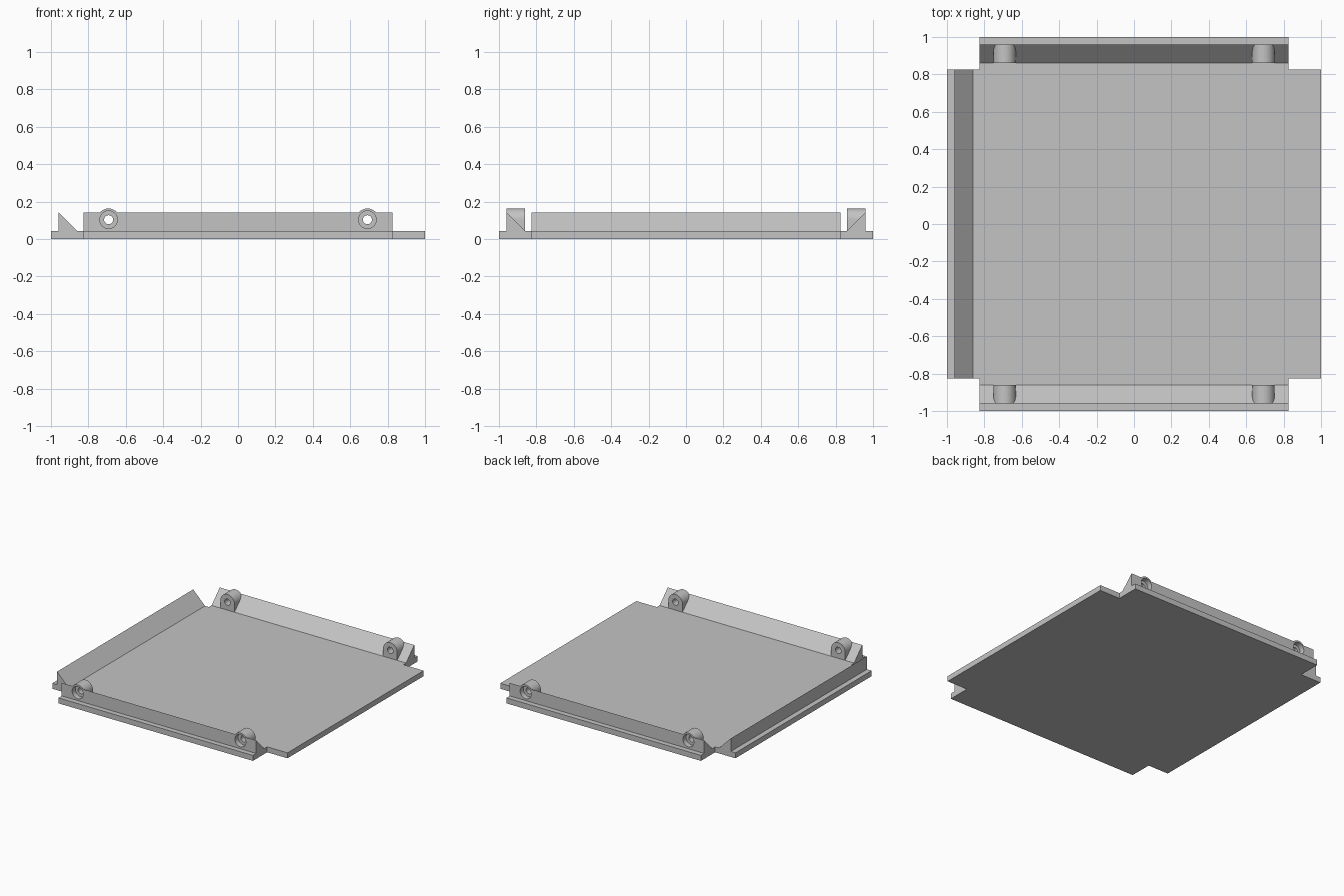
import bpy, math
from mathutils import Matrix

cube = bpy.data.objects.get("Cube")
if cube:
    bpy.data.objects.remove(cube, do_unlink=True)

grey = bpy.data.materials.new("light_grey")
grey.use_nodes = True
colour = (0.55, 0.55, 0.55, 1)
grey.diffuse_color = colour
grey.node_tree.nodes["Principled BSDF"].inputs["Base Color"].default_value = colour

FULL, ARM, BASE = 1.0, 0.827, 0.042     # outer reach, arm half width, plate thickness
OUTER, INNER, TOP = 0.96, 0.86, 0.142   # rail back, rail toe, rail top
BOSS_X, BOSS_Z, BOSS_R = 0.692, 0.103, 0.06


def prism(name, profile, start, end, place):
    """Extrude a 2D profile; place(u, v, w) maps it into space."""
    n = len(profile)
    verts = [place(u, v, w) for w in (start, end) for u, v in profile]
    faces = [tuple(range(n)), tuple(range(2 * n - 1, n - 1, -1))]
    faces += [(i, i + n, (i + 1) % n + n, (i + 1) % n) for i in range(n)]
    mesh = bpy.data.meshes.new(name)
    mesh.from_pydata(verts, [], faces)
    mesh.materials.append(grey)
    obj = bpy.data.objects.new(name, mesh)
    bpy.context.collection.objects.link(obj)
    bpy.context.view_layer.objects.active = obj
    bpy.ops.object.mode_set(mode='EDIT')
    bpy.ops.mesh.select_all(action='SELECT')
    bpy.ops.mesh.normals_make_consistent(inside=False)
    bpy.ops.object.mode_set(mode='OBJECT')
    return obj


def combine(target, tool, operation):
    mod = target.modifiers.new(operation.title(), 'BOOLEAN')
    mod.object, mod.operation, mod.solver = tool, operation, 'EXACT'
    bpy.context.view_layer.objects.active = target
    bpy.ops.object.modifier_apply(modifier=mod.name)
    bpy.data.objects.remove(tool, do_unlink=True)


def arc(x, z, r, sweep, steps):
    return [(x + r * math.cos(sweep * i / steps), z + r * math.sin(sweep * i / steps))
            for i in range(steps + 1)]


def circle(x, z, r):
    return arc(x, z, r, math.tau, 40)[:-1]


def along_x(u, v, w):
    return (w, u, v)


def along_y(u, v, w):
    return (u, w, v)


# Cross-shaped base plate with notched corners
quarter = [(FULL, -ARM), (FULL, ARM), (ARM, ARM)]
outline = []
for k in range(4):
    c, s = round(math.cos(k * math.pi / 2)), round(math.sin(k * math.pi / 2))
    outline += [(c * x - s * y, s * x + c * y) for x, y in quarter]
prism("base_plate", outline, 0, BASE, lambda u, v, w: (u, v, w))

# Wedge rails: upright outside, sloped inside
wedge = [(-OUTER, BASE), (-INNER, BASE), (-OUTER, TOP)]
prism("side_rail", wedge, -ARM, ARM, lambda u, v, w: (u, w, v))
front = prism("front_rail", wedge, -ARM, ARM, along_x)

# Arched screw bosses, counterbored from outside
for x in (-BOSS_X, BOSS_X):
    arch = arc(x, BOSS_Z, BOSS_R, math.pi, 24) + [(x - BOSS_R, BASE), (x + BOSS_R, BASE)]
    combine(front, prism("boss", arch, -OUTER, -INNER, along_y), 'UNION')
for x in (-BOSS_X, BOSS_X):
    hole = prism("screw_hole", circle(x, BOSS_Z, 0.024), -1.1, -0.7, along_y)
    combine(front, hole, 'DIFFERENCE')
    bore = prism("counterbore", circle(x, BOSS_Z, 0.047), -1.1, -OUTER + 0.04, along_y)
    combine(front, bore, 'DIFFERENCE')

bpy.ops.object.select_all(action='DESELECT')
front.select_set(True)
bpy.context.view_layer.objects.active = front
bpy.ops.object.shade_smooth_by_angle(angle=math.radians(30))

# Matching back rail, turned half way round
back = front.copy()
back.data = front.data.copy()
back.name = "back_rail"
back.data.transform(Matrix.Rotation(math.pi, 4, 'Z'))
bpy.context.collection.objects.link(back)
